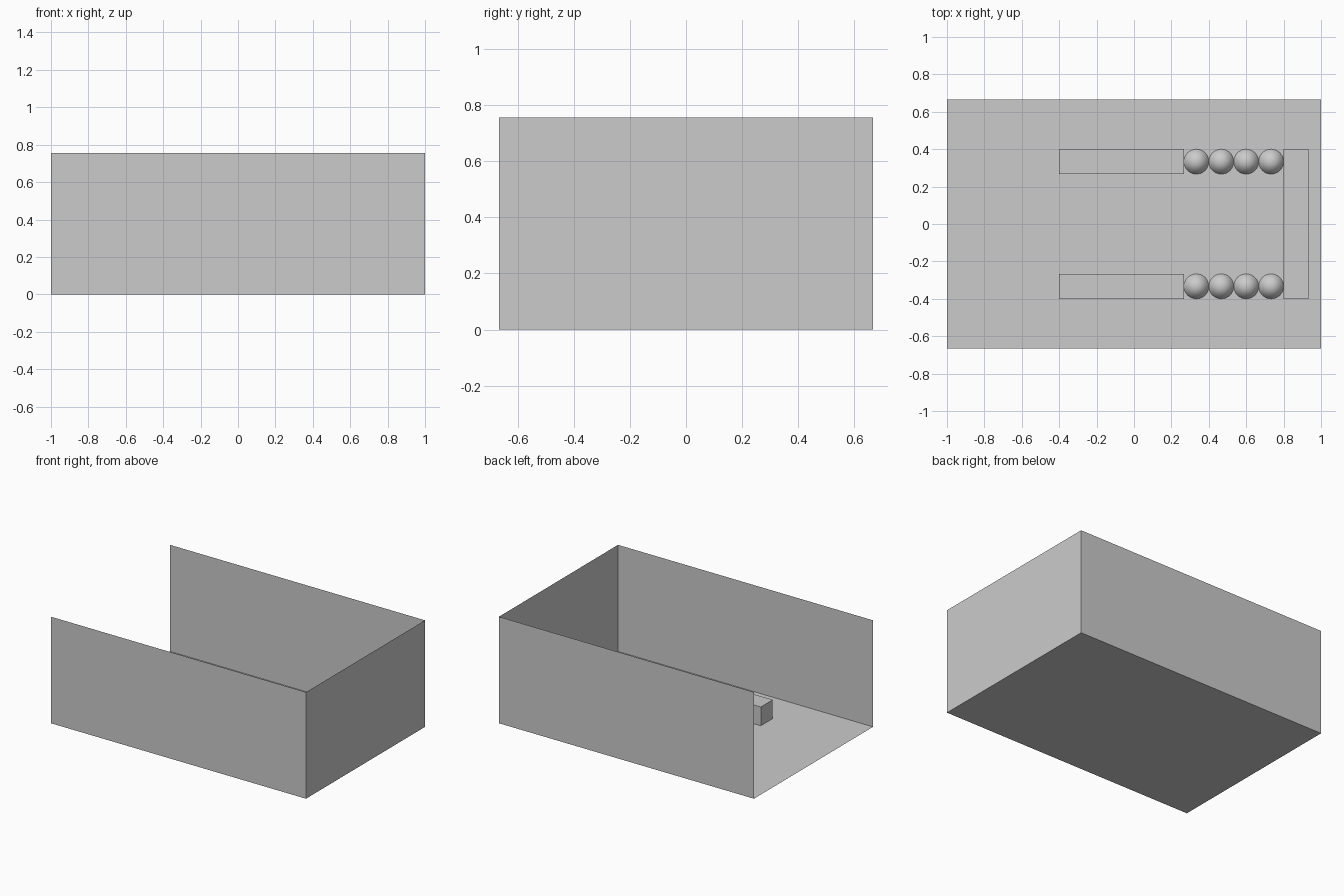
import bpy
import math

if "Cube" in bpy.data.objects:
    bpy.data.objects.remove(bpy.data.objects["Cube"])

U = 2 / 15          # one block
H = 0.755           # wall height
W, D = 1.0, 5 * U   # half width and half depth


def mesh_object(name, verts, faces):
    mesh = bpy.data.meshes.new(name)
    mesh.from_pydata(verts, [], faces)
    obj = bpy.data.objects.new(name, mesh)
    bpy.context.collection.objects.link(obj)
    return obj


def panel(name, a, b, c, d):
    return mesh_object(name, [a, b, c, d], [(0, 1, 2, 3)])


def block(name, x0, x1, y0, y1, height=U):
    bpy.ops.mesh.primitive_cube_add(size=1, location=((x0 + x1) / 2, (y0 + y1) / 2, height / 2))
    obj = bpy.context.object
    obj.name = name
    obj.scale = (x1 - x0, y1 - y0, height)
    bpy.ops.object.transform_apply(location=False, rotation=False, scale=True)
    return obj


# Floor and three sheet walls, open on the left
panel("floor", (-W, -D, 0), (W, -D, 0), (W, D, 0), (-W, D, 0))
panel("front_wall", (-W, -D, 0), (W, -D, 0), (W, -D, H), (-W, -D, H))
panel("back_wall", (W, D, 0), (-W, D, 0), (-W, D, H), (W, D, H))
panel("right_wall", (W, -D, 0), (W, D, 0), (W, D, H), (W, -D, H))

# Cross bar near the right wall
block("cross_bar", 6 * U, 7 * U, -3 * U, 3 * U)

# Side bars, each followed by a row of four cones
for side, label in ((-1, "front"), (1, "back")):
    y = side * 2.5 * U
    block(label + "_side_bar", -3 * U, 2 * U, y - U / 2, y + U / 2)
    for i in range(4):
        bpy.ops.mesh.primitive_cone_add(vertices=32, radius1=U / 2, depth=U,
                                        location=((2.5 + i) * U, y, U / 2))
        cone = bpy.context.object
        cone.name = f"{label}_cone_{i + 1}"
        bpy.ops.object.shade_smooth_by_angle(angle=math.radians(30))
